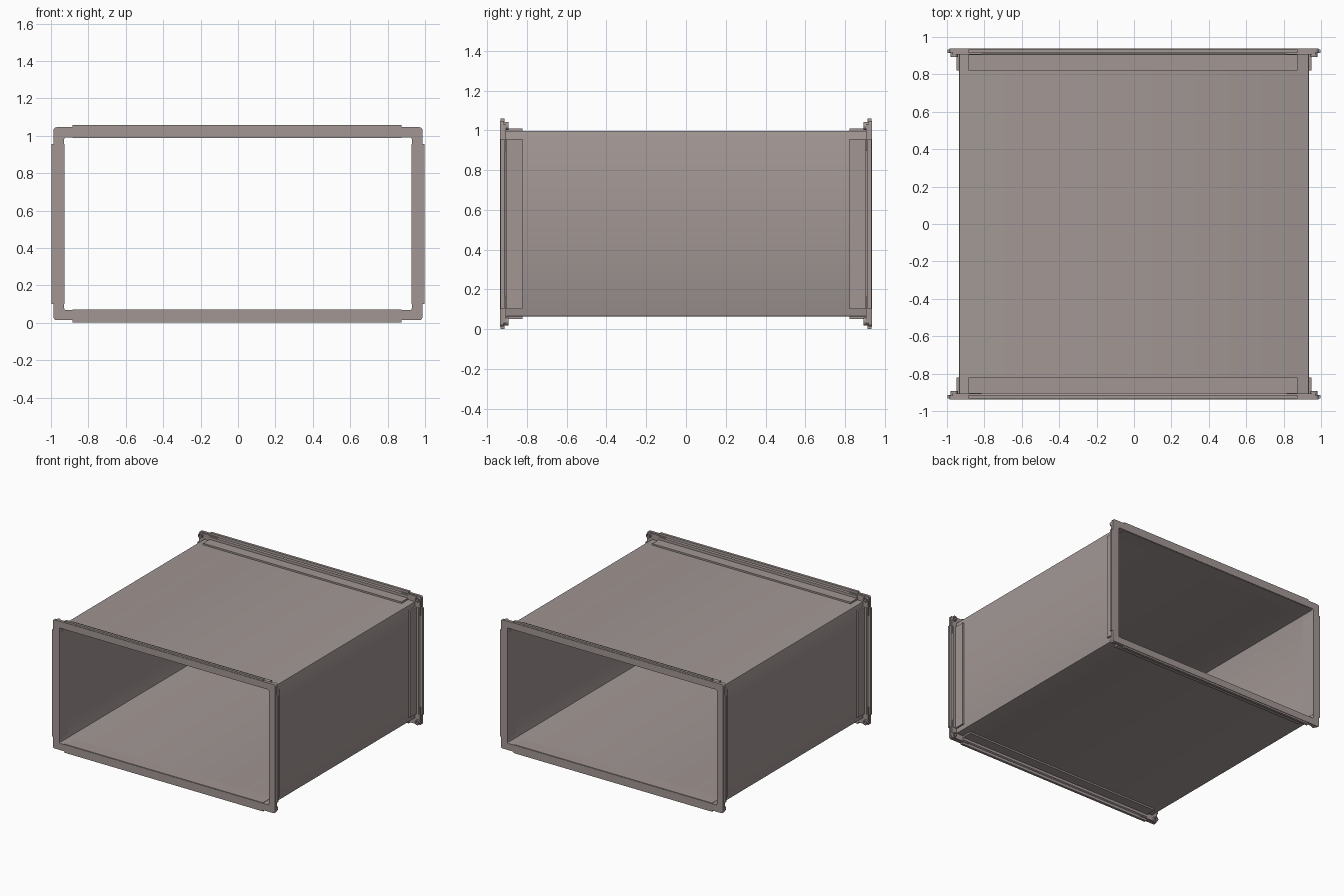
import bpy, bmesh, math

if "Cube" in bpy.data.objects:
    bpy.data.objects.remove(bpy.data.objects["Cube"])

CZ = 0.53                 # height of the duct axis
HX, HZ = 0.936, 0.467     # half width and half height of the sheet duct
FACE = 0.937              # y of the flange faces

steel = bpy.data.materials.new("galvanised warm grey")
steel.diffuse_color = (0.36, 0.31, 0.298, 1)
steel.use_nodes = True
steel.node_tree.nodes["Principled BSDF"].inputs["Base Color"].default_value = steel.diffuse_color


def finish(name, bm, smooth=False):
    bmesh.ops.recalc_face_normals(bm, faces=bm.faces)
    me = bpy.data.meshes.new(name)
    bm.to_mesh(me)
    bm.free()
    me.materials.append(steel)
    ob = bpy.data.objects.new(name, me)
    bpy.context.collection.objects.link(ob)
    if smooth:
        bpy.context.view_layer.objects.active = ob
        ob.select_set(True)
        bpy.ops.object.shade_smooth_by_angle(angle=math.radians(35))
        ob.select_set(False)
    return ob


def rounded_rect(hx, hz, r, seg=5, cx=0.0, cz=CZ):
    pts = []
    for k, (sx, sz) in enumerate([(1, 1), (-1, 1), (-1, -1), (1, -1)]):
        for i in range(seg + 1):
            a = math.pi / 2 * (k + i / seg)
            pts.append((cx + sx * (hx - r) + r * math.cos(a),
                        cz + sz * (hz - r) + r * math.sin(a)))
    return pts


def ring(name, outer, inner, y0, y1):
    """Hollow sleeve along y between two matching outlines."""
    bm = bmesh.new()
    loops = [[bm.verts.new((x, y, z)) for x, z in o]
             for o, y in ((outer, y0), (outer, y1), (inner, y1), (inner, y0))]
    n = len(outer)
    for a in range(4):
        p, q = loops[a], loops[(a + 1) % 4]
        for i in range(n):
            j = (i + 1) % n
            bm.faces.new((p[i], p[j], q[j], q[i]))
    return finish(name, bm, True)


def prism(name, bottom, top):
    """Solid joining two matching 3D outlines."""
    bm = bmesh.new()
    a = [bm.verts.new(p) for p in bottom]
    b = [bm.verts.new(p) for p in top]
    bm.faces.new(a)
    bm.faces.new(b)
    for i in range(len(a)):
        j = (i + 1) % len(a)
        bm.faces.new((a[i], a[j], b[j], b[i]))
    return finish(name, bm)


# Sheet duct
ring("duct_body", rounded_rect(HX, HZ, 0.006, 2),
     rounded_rect(HX - 0.005, HZ - 0.005, 0.003, 2), -0.92, 0.92)

# Rail section: (depth behind the flange face, distance out from the duct wall)
RAIL = [(0.004, -0.008), (0.115, -0.008), (0.115, 0.013), (0.034, 0.013),
        (0.034, 0.034), (0.024, 0.04), (0.024, 0.062), (0.004, 0.062)]

for end, s in (("front", -1), ("back", 1)):
    def yd(d):
        return s * (FACE - d)

    # Continuous face frame
    ring(end + "_face_frame", rounded_rect(0.986, 0.516, 0.016),
         rounded_rect(0.929, 0.462, 0.008), yd(0), yd(0.02))

    # Top and bottom rails, side rails
    for t, nm in ((1, "top"), (-1, "bottom")):
        prism(f"{end}_{nm}_rail",
              [(-0.885, yd(d), CZ + t * (HZ + n)) for d, n in RAIL],
              [(0.875, yd(d), CZ + t * (HZ + n)) for d, n in RAIL])
    for t, nm in ((1, "right"), (-1, "left")):
        prism(f"{end}_{nm}_rail",
              [(t * (HX + n), yd(d), 0.102) for d, n in RAIL],
              [(t * (HX + n), yd(d), 0.957) for d, n in RAIL])

    # Corner brackets with a bolt boss
    for sx in (-1, 1):
        for sz in (-1, 1):
            shape = [(HX, HZ), (HX, HZ - 0.1), (0.982, HZ - 0.1), (0.982, 0.5),
                     (0.97, 0.512), (HX - 0.12, 0.512), (HX - 0.12, HZ)]
            prism(end + "_corner_bracket",
                  [(sx * x, yd(0.015), CZ + sz * z) for x, z in shape],
                  [(sx * x, yd(0.031), CZ + sz * z) for x, z in shape])
            c = dict(seg=5, cx=sx * 0.962, cz=CZ + sz * 0.492)
            ring(end + "_bolt_boss", rounded_rect(0.02, 0.02, 0.02, **c),
                 rounded_rect(0.011, 0.011, 0.011, **c), yd(0.028), yd(0.044))
